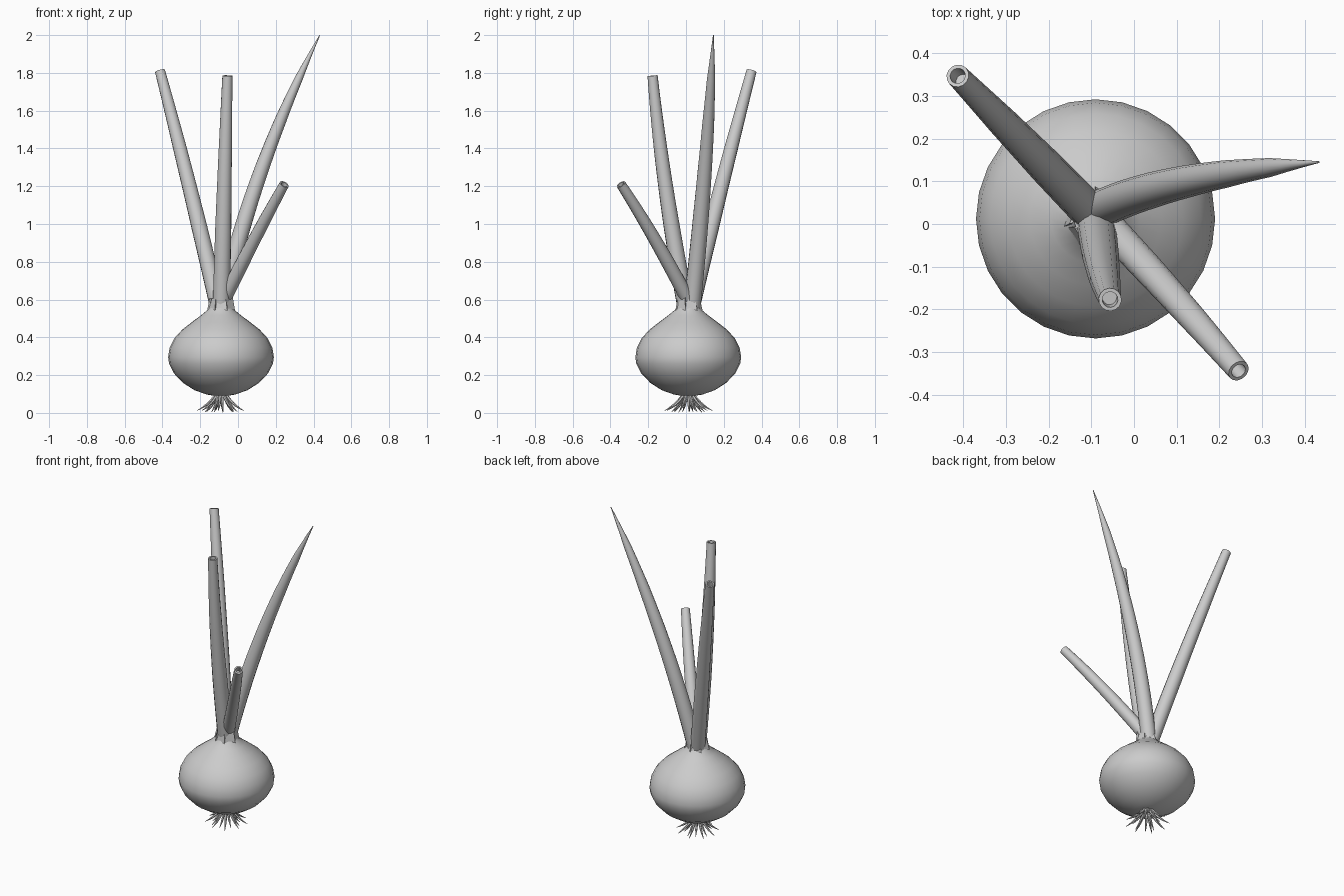
import bpy, bmesh, math, random
from mathutils import Vector

if "Cube" in bpy.data.objects:
    bpy.data.objects.remove(bpy.data.objects["Cube"])

random.seed(4)
CX, CY = -0.09, 0.012          # bulb axis

mat = bpy.data.materials.new("plain_grey")
mat.diffuse_color = (0.6, 0.6, 0.6, 1)
mat.use_nodes = True
mat.node_tree.nodes["Principled BSDF"].inputs["Base Color"].default_value = mat.diffuse_color


def finish(name, bm, angle=40):
    bmesh.ops.recalc_face_normals(bm, faces=bm.faces)
    me = bpy.data.meshes.new(name)
    bm.to_mesh(me)
    bm.free()
    me.materials.append(mat)
    ob = bpy.data.objects.new(name, me)
    bpy.context.collection.objects.link(ob)
    bpy.ops.object.select_all(action='DESELECT')
    ob.select_set(True)
    bpy.context.view_layer.objects.active = ob
    bpy.ops.object.shade_smooth_by_angle(angle=math.radians(angle))
    return ob


def ring(bm, centre, direction, radius, sides):
    q = direction.to_track_quat('Z', 'Y')
    return [bm.verts.new(centre + q @ Vector((radius * math.cos(a), radius * math.sin(a), 0)))
            for a in (2 * math.pi * i / sides for i in range(sides))]


def skin(bm, rings):
    for a, b in zip(rings, rings[1:]):
        n = len(a)
        for i in range(n):
            bm.faces.new((a[i], a[(i + 1) % n], b[(i + 1) % n], b[i]))
    bm.faces.new(rings[0][::-1])
    bm.faces.new(rings[-1])


def tube(bm, a, mid, b, radii, sides, steps, hollow=False):
    """Tapered tube from a to b, passing through mid; radii spread evenly along it."""
    a, mid, b = Vector(a), Vector(mid), Vector(b)
    c = 2 * mid - (a + b) / 2
    rings = []
    for s in range(steps + 1):
        t = s / steps
        p = a * (1 - t) ** 2 + c * 2 * t * (1 - t) + b * t * t
        d = ((c - a) * (1 - t) + (b - c) * t).normalized()
        f = t * (len(radii) - 1)
        k = min(int(f), len(radii) - 2)
        r = radii[k] + (radii[k + 1] - radii[k]) * (f - k)
        rings.append(ring(bm, p, d, r, sides))
    if hollow:                  # rim and sunken inside of a cut leaf
        rings.append(ring(bm, p, d, r * 0.68, sides))
        rings.append(ring(bm, p - d * 0.05, d, r * 0.62, sides))
    skin(bm, rings)


# bulb: turned profile
profile = [(0.03, 0.09), (0.075, 0.097), (0.14, 0.12), (0.2, 0.158), (0.25, 0.21),
           (0.275, 0.26), (0.28, 0.295), (0.272, 0.345), (0.247, 0.395), (0.205, 0.441),
           (0.155, 0.48), (0.105, 0.517), (0.068, 0.548), (0.054, 0.575), (0.05, 0.605)]
bm = bmesh.new()
skin(bm, [ring(bm, Vector((CX, CY, z)), Vector((0, 0, 1)), r, 28) for r, z in profile])
finish("bulb", bm)

# dry scale flaps round the neck
bm = bmesh.new()
N = 7
for i in range(N):
    a = 2 * math.pi * (i + 0.3) / N
    top = 0.61 + random.uniform(-0.01, 0.02)

    def at(ang, r, z):
        return bm.verts.new((CX + r * math.cos(ang), CY + r * math.sin(ang), z))
    o = [at(a - 0.42, 0.07, 0.54), at(a + 0.42, 0.076, 0.54),
         at(a + 0.36, 0.062, top), at(a - 0.36, 0.053, top)]
    n = [at(a - 0.42, 0.055, 0.54), at(a + 0.42, 0.06, 0.54),
         at(a + 0.36, 0.054, top), at(a - 0.36, 0.045, top)]
    bm.faces.new(o)
    bm.faces.new(n[::-1])
    for k in range(4):
        j = (k + 1) % 4
        bm.faces.new((o[k], n[k], n[j], o[j]))
finish("neck_scales", bm, 20)

# leaves: base, middle, tip, radii, cut open or pointed
leaves = {
    "leaf_back_left": ((-0.105, 0.03, 0.56), (-0.255, 0.185, 1.19), (-0.413, 0.347, 1.81),
                       (0.044, 0.042, 0.036, 0.027), True),
    "leaf_front": ((-0.088, 0.0, 0.56), (-0.073, -0.105, 1.18), (-0.056, -0.177, 1.785),
                   (0.046, 0.043, 0.036, 0.027), True),
    "leaf_front_right": ((-0.085, 0.02, 0.58), (0.083, -0.16, 0.91), (0.245, -0.344, 1.21),
                         (0.038, 0.036, 0.032, 0.026), True),
    "leaf_pointed": ((-0.085, 0.032, 0.56), (0.125, 0.1, 1.29), (0.433, 0.145, 2.0),
                     (0.045, 0.044, 0.042, 0.038, 0.032, 0.022, 0.002), False),
}
for name, (a, m, b, radii, hollow) in leaves.items():
    bm = bmesh.new()
    tube(bm, a, m, b, radii, 14, 18, hollow)
    finish(name, bm)

# roots: two rings of thin tapering strands
bm = bmesh.new()
for i in range(18):
    a = 2 * math.pi * i / 18 + random.uniform(-0.08, 0.08)
    reach = (0.13 if i % 2 else 0.088) + random.uniform(-0.012, 0.004)
    u = Vector((math.cos(a), math.sin(a), 0))
    base = Vector((CX, CY, 0))
    tip_z = 0.004 if i % 2 == 0 else 0.012
    tube(bm, base + u * 0.022 + Vector((0, 0, 0.105)),
         base + u * (reach * 0.52) + Vector((0, 0, 0.052)),
         base + u * reach + Vector((0, 0, tip_z)),
         (0.009, 0.008, 0.006, 0.001), 6, 6)
for v in bm.verts:
    v.co.z = max(v.co.z, 0.0)
finish("roots", bm)
